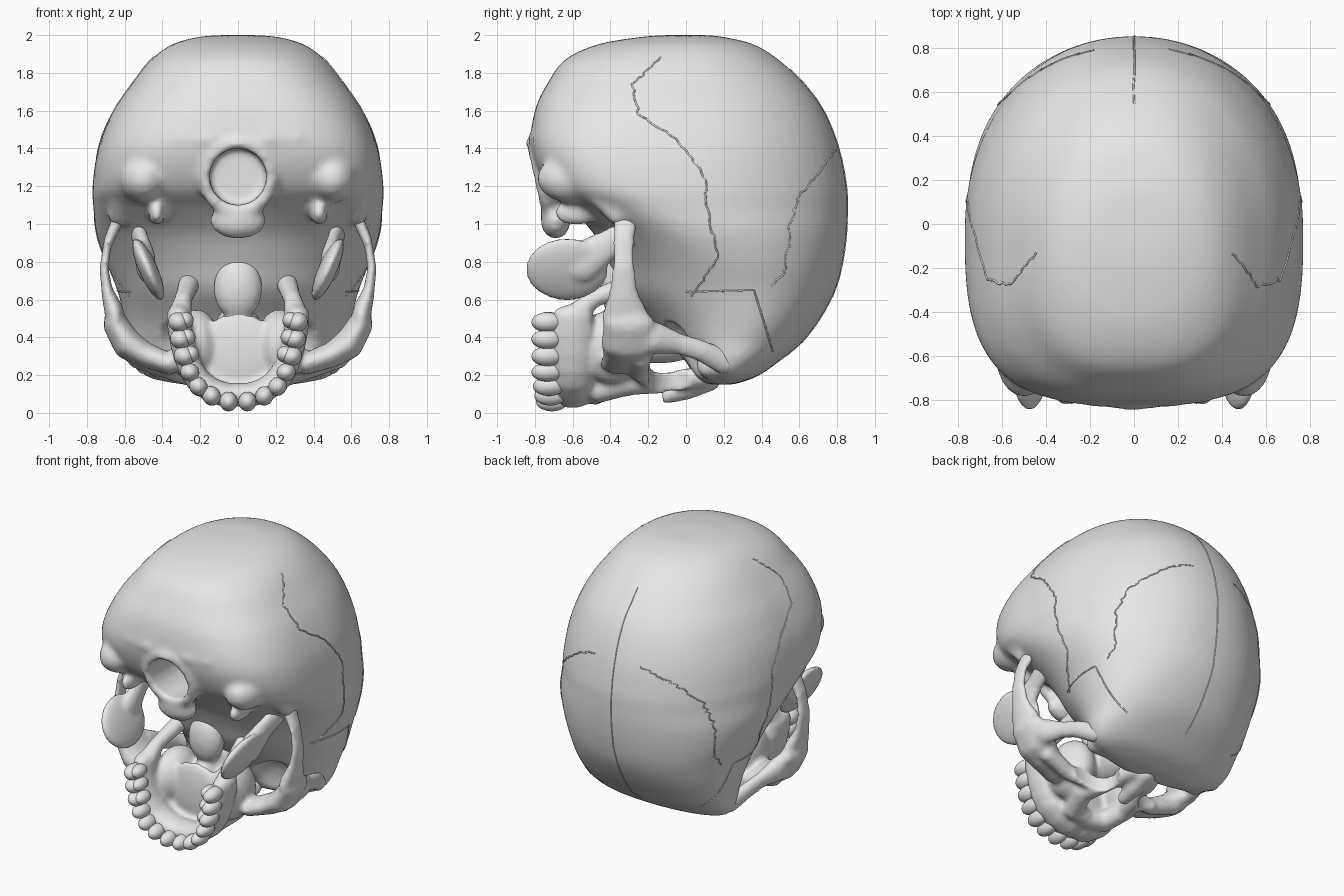
import bpy, bmesh, math, random
from mathutils import Matrix, Vector
from mathutils.bvhtree import BVHTree

random.seed(4)
old = bpy.data.objects.get("Cube")
if old:
    bpy.data.objects.remove(old, do_unlink=True)

bone = bpy.data.materials.new("bone_grey")
bone.use_nodes = True
GREY = (0.8, 0.8, 0.8, 1)
bone.diffuse_color = GREY
for node in bone.node_tree.nodes:
    if node.type == 'BSDF_PRINCIPLED':
        node.inputs["Base Color"].default_value = GREY
SIDES = (1, -1)


def oval(bm, centre, radii, turn=0, detail=3):
    """Ellipsoid, turned about the y axis by degrees."""
    m = (Matrix.Translation(centre) @ Matrix.Rotation(math.radians(turn), 4, 'Y')
         @ Matrix.Diagonal((*radii, 1)))
    bmesh.ops.create_icosphere(bm, subdivisions=detail, radius=1, matrix=m)


def pair(bm, centre, radii, turn=0):
    for s in SIDES:
        oval(bm, (s * centre[0], *centre[1:]), radii, s * turn)


def chain(bm, points, squash=(1, 1, 1), sides=SIDES):
    """Tapered limb through (x, y, z, radius) points, mirrored."""
    for s in sides:
        for a, b in zip(points, points[1:]):
            for i in range(7):
                x, y, z, r = Vector(a).lerp(Vector(b), i / 6)
                oval(bm, (s * x, y, z), [r * k for k in squash], detail=2)


def loft(bm, rows, sides=64, steps=5):
    """Smooth loft through (z, back y, top y, half width, mid y, boxiness) rows."""
    rows = [Vector(r) for r in rows]
    rows = [rows[0]] + rows + [rows[-1]]
    rings = []
    for p, a, b, q in zip(rows, rows[1:], rows[2:], rows[3:]):
        for i in range(steps):
            t = i / steps
            rings.append(a + ((b - p) * t + (2 * p - 5 * a + 4 * b - q) * t ** 2
                              + (3 * a - p - 3 * b + q) * t ** 3) / 2)
    rings.append(rows[-1])
    loops = []
    for z, low, high, w, mid, box in rings:
        loop = []
        for i in range(sides):
            ang = math.tau * i / sides
            c, s = math.cos(ang), math.sin(ang)
            e = 2 / (2.1 if s > 0 else box)
            x = math.copysign(abs(c) ** e, c) * w
            y = mid + math.copysign(abs(s) ** e, s) * (high - mid if s > 0 else mid - low)
            loop.append(bm.verts.new((x, y, z)))
        loops.append(loop)
    for a, b in zip(loops, loops[1:]):
        for i in range(sides):
            j = (i + 1) % sides
            bm.faces.new((a[i], a[j], b[j], b[i]))
    bm.faces.new(loops[0][::-1])
    bm.faces.new(loops[-1])
    bmesh.ops.recalc_face_normals(bm, faces=bm.faces)


def to_object(bm, name):
    mesh = bpy.data.meshes.new(name)
    bm.to_mesh(mesh)
    bm.free()
    ob = bpy.data.objects.new(name, mesh)
    bpy.context.collection.objects.link(ob)
    mesh.materials.append(bone)
    return ob


def fuse(bm, name, voxel, rounds, cutter=None):
    """Merge overlapping lumps into one smooth bone, with openings cut out."""
    ob = to_object(bm, name)

    def remesh():
        mod = ob.modifiers.new("Fuse", 'REMESH')
        mod.mode = 'VOXEL'
        mod.voxel_size = voxel
    remesh()
    if cutter:
        cut = ob.modifiers.new("Openings", 'BOOLEAN')
        cut.operation = 'DIFFERENCE'
        cut.solver = 'EXACT'
        cut.object = cutter
        remesh()
    soft = ob.modifiers.new("Soften", 'SMOOTH')
    soft.factor = 0.5
    soft.iterations = rounds
    bpy.context.view_layer.update()
    deps = bpy.context.evaluated_depsgraph_get()
    mesh = bpy.data.meshes.new_from_object(ob.evaluated_get(deps))
    ob.modifiers.clear()
    ob.data = mesh
    mesh.name = name
    mesh.materials.clear()
    mesh.materials.append(bone)
    mesh.shade_smooth()
    return ob


# Openings: eye sockets, nose and the round hole in the base
bm = bmesh.new()
pair(bm, (0.29, -0.06, 0.22), (0.17, 0.14, 0.27), 12)
oval(bm, (0, -0.27, 0.08), (0.1, 0.15, 0.2))
bmesh.ops.create_cone(bm, cap_ends=True, segments=40, radius1=0.15, radius2=0.15, depth=1.6,
                      matrix=Matrix.Translation((0, -0.2, 1.25)) @ Matrix.Rotation(math.pi / 2, 4, 'X'))
openings = to_object(bm, "openings_cutter")
openings.hide_render = True
openings.hide_set(True)

# Braincase with its base
bm = bmesh.new()
loft(bm, [
    (0.15, 0.11, 0.25, 0.3, 0.2, 2),
    (0.19, 0.05, 0.37, 0.48, 0.22, 2),
    (0.27, 0, 0.49, 0.55, 0.25, 2),
    (0.38, -0.1, 0.62, 0.57, 0.28, 2),
    (0.5, -0.2, 0.71, 0.6, 0.3, 2),
    (0.65, -0.34, 0.79, 0.64, 0.27, 2),
    (0.8, -0.41, 0.83, 0.7, 0.2, 2),
    (0.95, -0.49, 0.85, 0.75, 0.1, 2.2),
    (1.08, -0.61, 0.855, 0.765, 0, 2.7),
    (1.2, -0.74, 0.85, 0.77, -0.05, 3.3),
    (1.4, -0.82, 0.81, 0.74, -0.08, 3.3),
    (1.6, -0.8, 0.73, 0.66, -0.08, 3),
    (1.75, -0.73, 0.62, 0.56, -0.08, 2.7),
    (1.87, -0.64, 0.49, 0.46, -0.08, 2.5),
    (1.95, -0.47, 0.36, 0.35, -0.06, 2.2),
    (1.99, -0.24, 0.2, 0.21, -0.02, 2),
    (2, -0.1, 0.1, 0.08, 0, 2)])
rim = []
for i in range(17):
    a = math.tau * i / 16
    rim.append((0.17 * math.sin(a), -0.765 - 0.04 * math.cos(a), 1.25 + 0.18 * math.cos(a), 0.045))
chain(bm, rim, sides=(1,))
oval(bm, (0, -0.69, 1.02), (0.15, 0.08, 0.1))
pair(bm, (0.5, -0.6, 1.24), (0.13, 0.19, 0.13))
pair(bm, (0.43, -0.58, 1.06), (0.045, 0.12, 0.07))
chain(bm, [(0.14, -0.8, 1.45, 0.04), (0.32, -0.77, 1.45, 0.045), (0.45, -0.7, 1.36, 0.05)])
chain(bm, [(0.58, -0.6, 1.45, 0.04), (0.62, -0.52, 1.2, 0.05), (0.63, -0.36, 1.05, 0.06)])
chain(bm, [(0.42, 0.12, 0.25, 0.07), (0.2, 0.16, 0.21, 0.06), (0, 0.14, 0.21, 0.06)])
cranium = fuse(bm, "cranium", 0.018, 5, openings)

# Face: cheeks, jaw, nose bridge and palate
bm = bmesh.new()
chain(bm, [(0.63, -0.32, 1.04, 0.06), (0.69, -0.33, 0.9, 0.05), (0.71, -0.33, 0.76, 0.055),
           (0.69, -0.33, 0.62, 0.07), (0.65, -0.32, 0.5, 0.11)], squash=(0.45, 1.2, 1))
chain(bm, [(0.65, -0.3, 0.47, 0.13), (0.59, -0.29, 0.37, 0.15), (0.5, -0.31, 0.31, 0.12),
           (0.36, -0.35, 0.26, 0.1)], squash=(0.5, 1.1, 0.6))
chain(bm, [(0.61, -0.18, 0.4, 0.09), (0.58, -0.05, 0.37, 0.06), (0.55, 0.08, 0.33, 0.06),
           (0.5, 0.2, 0.27, 0.07)], squash=(0.7, 1, 1))
chain(bm, [(0.53, -0.24, 0.29, 0.06), (0.34, -0.25, 0.22, 0.055), (0.18, -0.16, 0.17, 0.06)])
chain(bm, [(0, 0.12, 0.18, 0.07), (0, 0, 0.13, 0.065), (0, -0.11, 0.09, 0.045)], sides=(1,))
chain(bm, [(0.08, 0.08, 0.19, 0.06), (0.14, -0.12, 0.16, 0.06), (0.18, -0.3, 0.16, 0.07),
           (0.13, -0.46, 0.12, 0.07), (0, -0.48, 0.1, 0.06)])
pair(bm, (0.22, -0.38, 0.35), (0.13, 0.2, 0.2))
oval(bm, (0, -0.15, 0.42), (0.13, 0.3, 0.16))
oval(bm, (0, -0.48, 0.31), (0.24, 0.05, 0.22))
oval(bm, (0, -0.36, 0.66), (0.13, 0.09, 0.17))
arch = [(0.05, 0.06), (0.14, 0.09), (0.21, 0.14), (0.255, 0.215), (0.285, 0.3), (0.305, 0.39), (0.315, 0.48)]
chain(bm, [(0, -0.6, 0.1, 0.07)] + [(x, -0.6, z + 0.03, 0.075) for x, z in arch], squash=(0.9, 1.5, 0.9))
chain(bm, [(0.31, -0.6, 0.5, 0.07), (0.29, -0.5, 0.6, 0.05), (0.26, -0.3, 0.68, 0.06)])
fuse(bm, "facial_bones", 0.015, 4, openings)
bpy.data.objects.remove(openings, do_unlink=True)

# Broad flaps hanging below the base
for s, label in zip(SIDES, ("left", "right")):
    bm = bmesh.new()
    oval(bm, (s * 0.475, -0.63, 0.76), (0.05, 0.22, 0.18), s * 24)
    chain(bm, [(0.49, -0.55, 0.8, 0.11), (0.51, -0.4, 0.9, 0.08), (0.53, -0.28, 0.96, 0.08)],
          squash=(0.5, 1, 1), sides=(s,))
    fuse(bm, label + "_base_flap", 0.015, 4)

# Upper teeth
bm = bmesh.new()
for i, (x, z) in enumerate(arch):
    wide = 0.048 + 0.004 * (i > 3)
    pair(bm, (x, -0.71 - 0.008 * min(i, 3), z), (wide, 0.085, wide + 0.004), 60 * min(i / 3, 1))
    if i > 3:
        pair(bm, (x - 0.035, -0.73, z + 0.01), (0.045, 0.07, 0.045))
teeth = to_object(bm, "upper_teeth")
teeth.data.shade_smooth()

# Wavy seams lying on the braincase
bpy.context.view_layer.update()
skin = BVHTree.FromObject(cranium, bpy.context.evaluated_depsgraph_get())


def seam(name, path, start, direction, wobble):
    """Project a path of (y or x, z) points onto the braincase as a fine ridge."""
    hits = []
    for a, b in zip(path, path[1:]):
        for i in range(10):
            u, z = Vector(a).lerp(Vector(b), i / 10)
            u += random.uniform(-wobble, wobble)
            hit = skin.ray_cast(start(u, z), Vector(direction))[0]
            if hit:
                hits.append(hit)
    curve = bpy.data.curves.new(name, 'CURVE')
    curve.dimensions = '3D'
    curve.bevel_depth = 0.005
    curve.bevel_resolution = 1
    line = curve.splines.new('POLY')
    line.points.add(len(hits) - 1)
    for p, h in zip(line.points, hits):
        p.co = (*h, 1)
    curve.materials.append(bone)
    bpy.context.collection.objects.link(bpy.data.objects.new(name, curve))


paths = {
    "crown_seam": ([(0.46, 0.67), (0.53, 0.76), (0.55, 1), (0.6, 1.15), (0.72, 1.3), (0.8, 1.4)], 0.01),
    "temple_seam": ([(0.03, 0.62), (0.17, 0.82), (0.11, 1.1), (0.1, 1.25), (-0.05, 1.45), (-0.25, 1.58),
                     (-0.28, 1.74), (-0.12, 1.9)], 0.008),
    "brow_seam": ([(0, 0.64), (0.36, 0.65), (0.47, 0.29)], 0)}
for s, label in zip(SIDES, ("left_", "right_")):
    for name, (path, wobble) in paths.items():
        seam(label + name, path, lambda u, z: Vector((s * 2, u, z)), (-s, 0, 0), wobble)
seam("middle_seam", [(0, 0.3), (0, 1.1), (0, 1.9)], lambda u, z: Vector((u, 2, z)), (0, -1, 0), 0.003)
